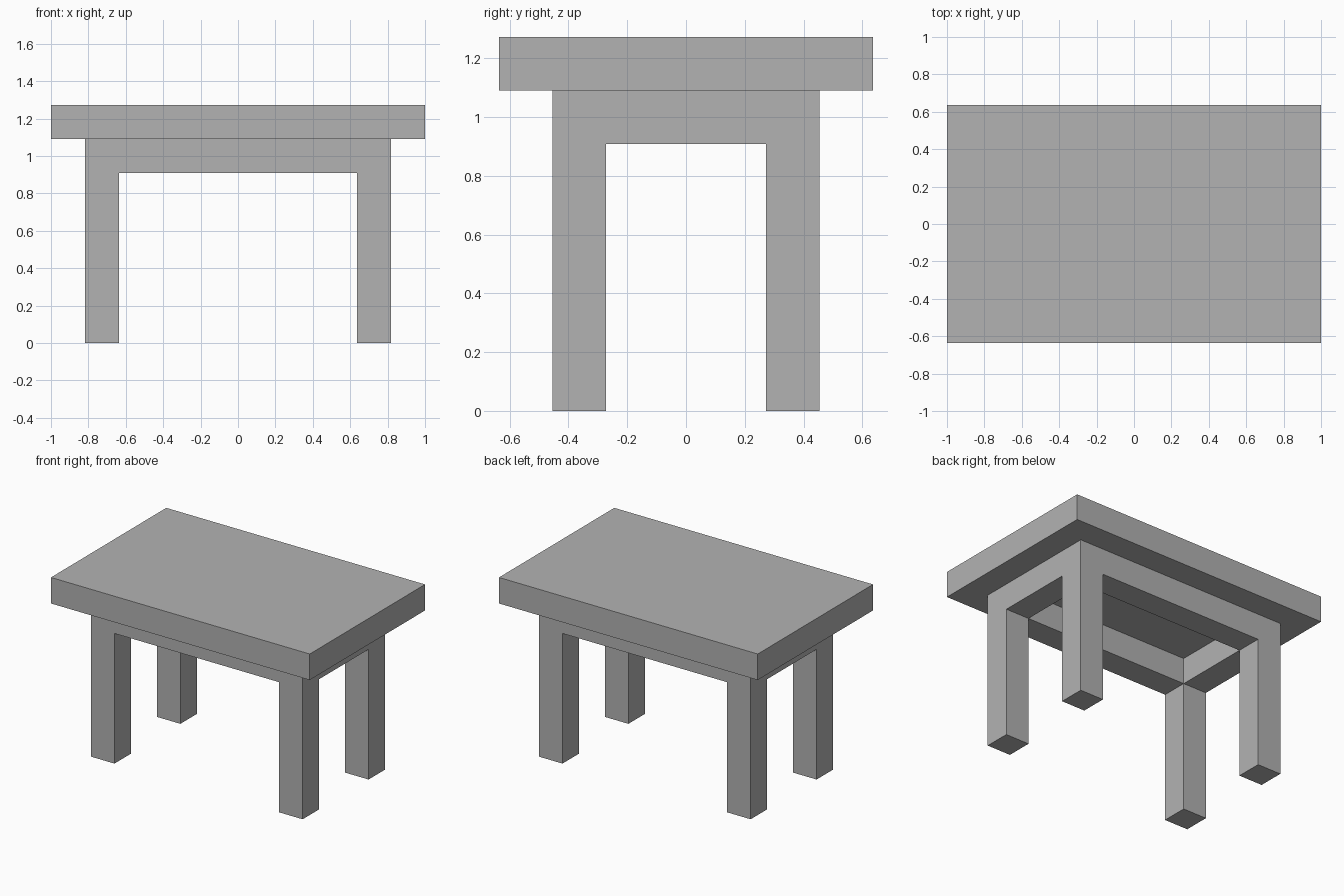
import bpy
from mathutils import Matrix, Vector
import bmesh

cube = bpy.data.objects.get("Cube")
if cube:
    bpy.data.objects.remove(cube, do_unlink=True)

U = 2 / 22  # the table is laid out on a regular module

grey = bpy.data.materials.new("plain grey")
grey.use_nodes = True
colour = (0.448, 0.448, 0.448, 1)
grey.diffuse_color = colour
grey.node_tree.nodes["Principled BSDF"].inputs["Base Color"].default_value = colour


def box(name, centre, size):
    """Axis-aligned box, given in modules."""
    bm = bmesh.new()
    bmesh.ops.create_cube(bm, size=1, matrix=Matrix.Diagonal((*(Vector(size) * U), 1)))
    mesh = bpy.data.meshes.new(name)
    bm.to_mesh(mesh)
    bm.free()
    mesh.materials.append(grey)
    obj = bpy.data.objects.new(name, mesh)
    obj.location = Vector(centre) * U
    bpy.context.collection.objects.link(obj)
    return obj


# Overhanging slab
box("table_top", (0, 0, 13), (22, 14, 2))

# Square legs reaching the underside of the top
for side, x in (("right", -8), ("left", 8)):
    for end, y in (("front", -4), ("back", 4)):
        box(f"{end}_{side}_leg", (x, y, 6), (2, 2, 12))

# Apron rails between the legs
for end, y in (("front", -4), ("back", 4)):
    box(f"{end}_apron", (0, y, 11), (14, 2, 2))
for side, x in (("right", -8), ("left", 8)):
    box(f"{side}_apron", (x, 0, 11), (2, 6, 2))
